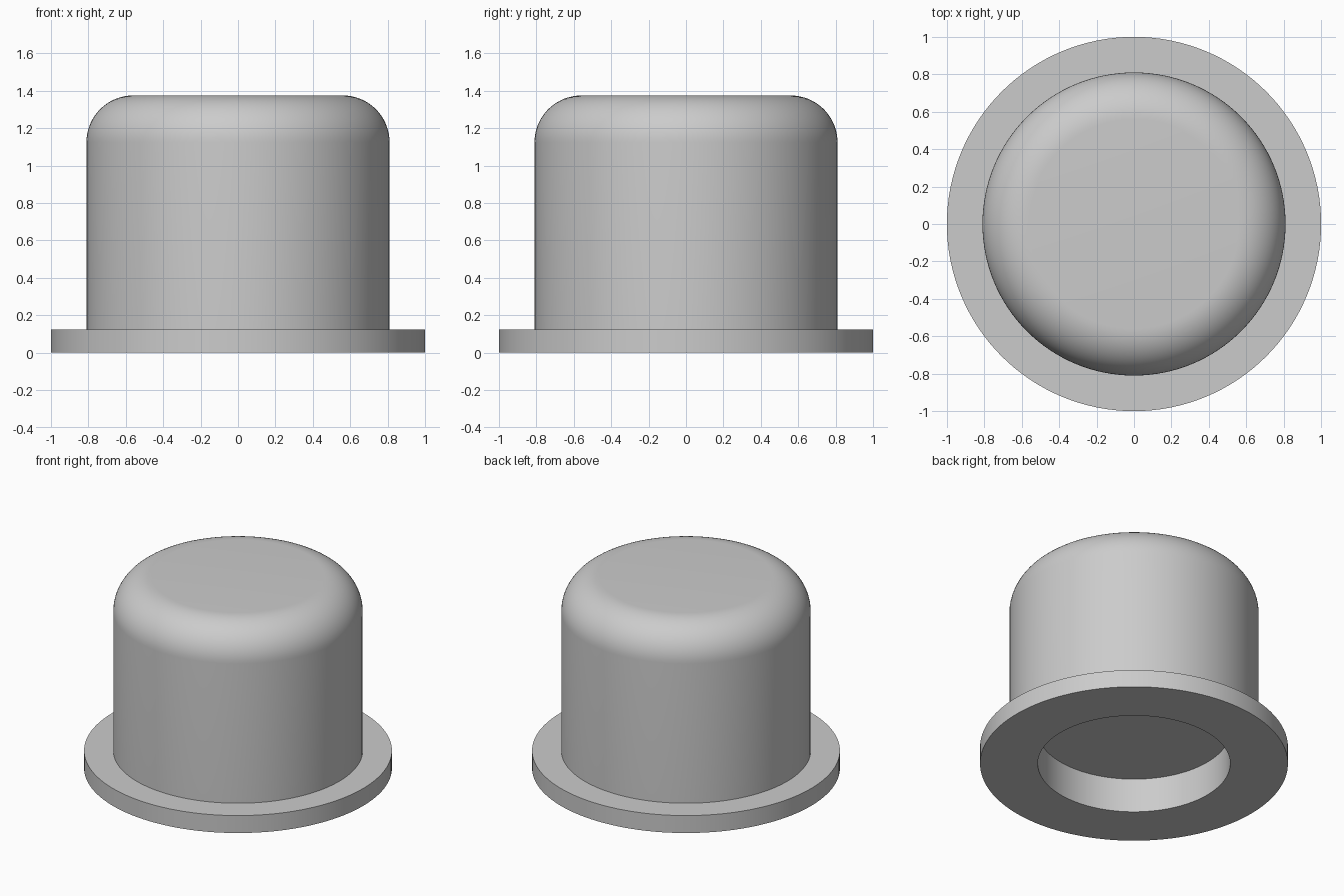
import bpy
import bmesh
from math import cos, sin, pi, radians

cube = bpy.data.objects.get("Cube")
if cube:
    bpy.data.objects.remove(cube, do_unlink=True)

SEGMENTS = 128
FLANGE_R, FLANGE_H = 1.0, 0.125
BODY_R, BODY_TOP, FILLET = 0.81, 1.375, 0.25
RECESS_R, RECESS_H = 0.625, 0.245
ARC_STEPS = 16

# Single grey material
grey = bpy.data.materials.new("light_grey")
grey.use_nodes = True
colour = (0.6, 0.6, 0.6, 1)
grey.diffuse_color = colour
grey.node_tree.nodes["Principled BSDF"].inputs["Base Color"].default_value = colour

# Half section: recess, flange, wall, rounded shoulder, flat top
profile = [
    (0, RECESS_H), (RECESS_R, RECESS_H), (RECESS_R, 0),
    (FLANGE_R, 0), (FLANGE_R, FLANGE_H), (BODY_R, FLANGE_H),
]
for i in range(ARC_STEPS + 1):
    a = pi / 2 * i / ARC_STEPS
    profile.append((BODY_R - FILLET + FILLET * cos(a),
                    BODY_TOP - FILLET + FILLET * sin(a)))
profile.append((0, BODY_TOP))

# Revolve the section around the vertical axis
bm = bmesh.new()
verts = [bm.verts.new((r, 0, z)) for r, z in profile]
edges = [bm.edges.new(pair) for pair in zip(verts, verts[1:])]
bmesh.ops.spin(bm, geom=verts + edges, cent=(0, 0, 0), axis=(0, 0, 1),
               angle=2 * pi, steps=SEGMENTS)
bmesh.ops.remove_doubles(bm, verts=bm.verts, dist=0.0001)
bmesh.ops.recalc_face_normals(bm, faces=bm.faces)

mesh = bpy.data.meshes.new("flanged_cap")
bm.to_mesh(mesh)
bm.free()
mesh.materials.append(grey)
cap = bpy.data.objects.new("flanged_cap", mesh)
bpy.context.collection.objects.link(cap)

# Smooth curved walls, crisp rims
bpy.ops.object.select_all(action="DESELECT")
cap.select_set(True)
bpy.context.view_layer.objects.active = cap
bpy.ops.object.shade_smooth_by_angle(angle=radians(30))
